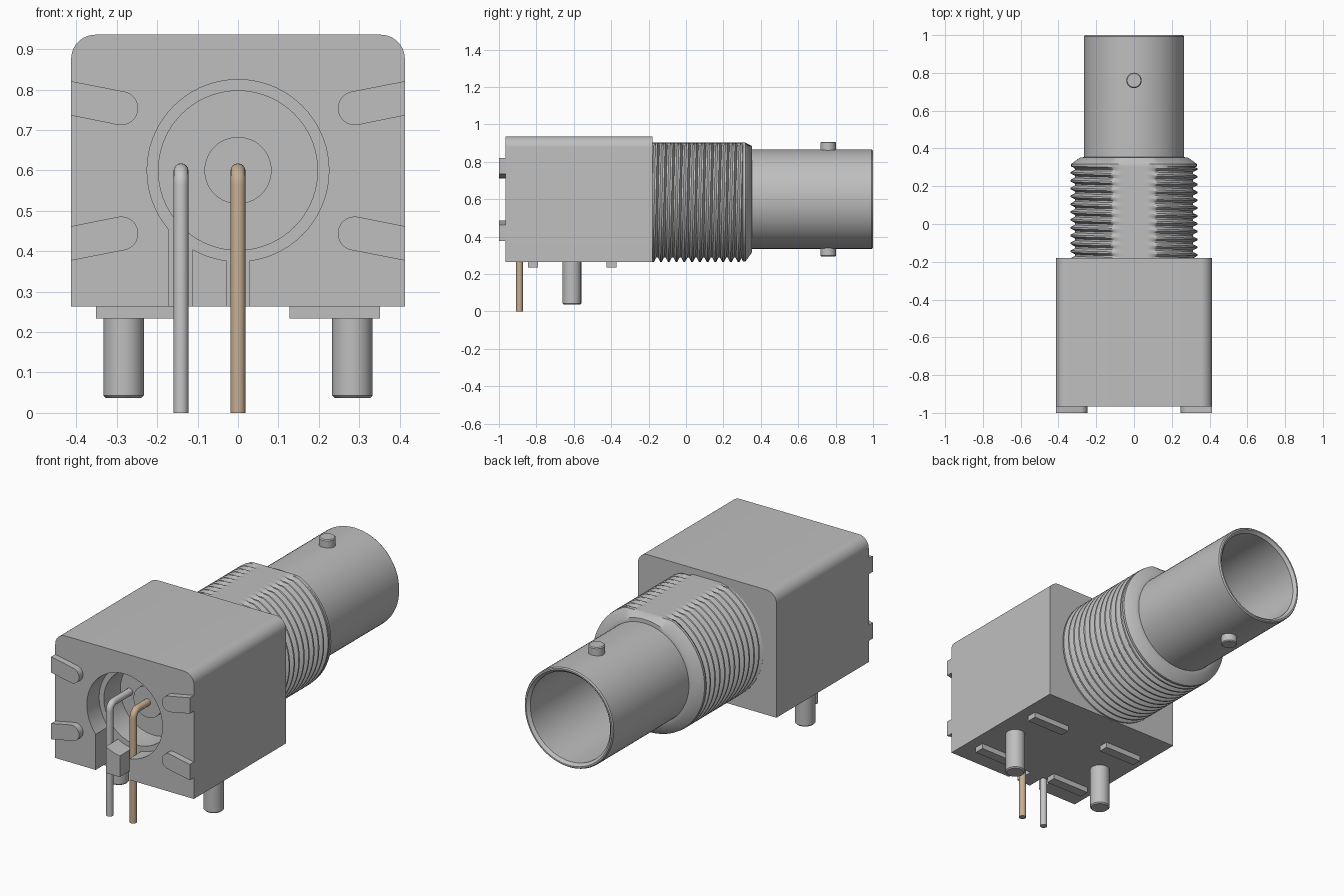
import bpy, bmesh, math
from math import sin, cos, pi

cube = bpy.data.objects.get("Cube")
if cube:
    bpy.data.objects.remove(cube, do_unlink=True)

AXIS = 0.6      # height of the connector axis
FLAT = 0.902    # height of the flat milled on the threaded sleeve


def material(name, rgb):
    m = bpy.data.materials.new(name)
    m.use_nodes = True
    m.diffuse_color = (*rgb, 1)
    m.node_tree.nodes["Principled BSDF"].inputs["Base Color"].default_value = (*rgb, 1)
    return m


GREY = material("grey", (0.52, 0.52, 0.52))
SILVER = material("pin silver", (0.56, 0.56, 0.56))
COPPER = material("pin copper", (0.57, 0.42, 0.29))


def finish(name, bm, mat=GREY, angle=35):
    bmesh.ops.recalc_face_normals(bm, faces=bm.faces)
    me = bpy.data.meshes.new(name)
    bm.to_mesh(me)
    bm.free()
    ob = bpy.data.objects.new(name, me)
    bpy.context.collection.objects.link(ob)
    me.materials.append(mat)
    smooth(ob, angle)
    return ob


def smooth(ob, angle=35):
    bpy.ops.object.select_all(action='DESELECT')
    ob.select_set(True)
    bpy.context.view_layer.objects.active = ob
    bpy.ops.object.shade_smooth_by_angle(angle=math.radians(angle))


def prism(name, outline, y0, y1):
    """Extrude an (x, z) outline along y."""
    bm = bmesh.new()
    face = bm.faces.new([bm.verts.new((x, y0, z)) for x, z in outline])
    ext = bmesh.ops.extrude_face_region(bm, geom=[face])["geom"]
    bmesh.ops.translate(bm, vec=(0, y1 - y0, 0),
                        verts=[v for v in ext if isinstance(v, bmesh.types.BMVert)])
    return finish(name, bm)


def box(name, x0, x1, y0, y1, z0, z1):
    return prism(name, [(x0, z0), (x1, z0), (x1, z1), (x0, z1)], y0, y1)


def arc(cx, cz, r, a0, a1, n):
    return [(cx + r * cos(a0 + (a1 - a0) * i / n), cz + r * sin(a0 + (a1 - a0) * i / n))
            for i in range(n + 1)]


def lathe(name, profile, centre=(0, 0, AXIS), vertical=False, top=None, n=72):
    """Revolve (radius, distance) points about the y axis, or about z."""
    bm = bmesh.new()
    rings = []
    for r, d in profile:
        ring = []
        for i in range(n):
            a, b = r * cos(2 * pi * i / n), r * sin(2 * pi * i / n)
            p = (a, b, d) if vertical else (a, d, b)
            x, y, z = (p[k] + centre[k] for k in range(3))
            ring.append(bm.verts.new((x, y, min(z, top) if top else z)))
        rings.append(ring)
    for lo, hi in zip(rings, rings[1:]):
        for i in range(n):
            j = (i + 1) % n
            bm.faces.new((lo[i], lo[j], hi[j], hi[i]))
    bm.faces.new(rings[0])
    bm.faces.new(rings[-1])
    return finish(name, bm)


def cut(target, cutter):
    cutter.hide_render = True
    bpy.context.view_layer.objects.active = target
    mod = target.modifiers.new("cut", 'BOOLEAN')
    mod.operation = 'DIFFERENCE'
    mod.solver = 'EXACT'
    mod.object = cutter
    bpy.ops.object.modifier_apply(modifier=mod.name)
    bpy.data.objects.remove(cutter, do_unlink=True)


# Housing block with rounded upper edges
W, Z0, Z1, R = 0.413, 0.263, 0.936, 0.06
outline = [(-W, Z0), (W, Z0)]
outline += arc(W - R, Z1 - R, R, 0, pi / 2, 10)
outline += arc(-W + R, Z1 - R, R, pi / 2, pi, 10)
housing = prism("housing", outline, -0.965, -0.18)

# Stepped round recess and the two pin slots below it
cut(housing, lathe("deep_recess", [(0.197, -1.1), (0.197, -0.72)]))
cut(housing, lathe("wide_recess", [(0.225, -1.1), (0.225, -0.86)]))
cut(housing, box("side_slot", -0.172, -0.112, -1.1, -0.86, 0.1, 0.5))
cut(housing, box("centre_slot", -0.028, 0.028, -1.1, -0.86, 0.1, 0.5))
smooth(housing)
lathe("insulator_boss", [(0.083, -0.73), (0.083, -0.77)], n=48)

# Rounded standoff ribs on the front, mirrored in both directions
tilt = math.atan2(0.025, 0.13)
for sx, side in ((1, "left"), (-1, "right")):
    for sz, level in ((1, "upper"), (-1, "lower")):
        pts = [(W, 0.137), (W, 0.222)]
        pts += arc(0.289, 0.155, 0.042, pi / 2 + tilt, 3 * pi / 2 + tilt, 14)
        prism(f"{side}_{level}_front_rib", [(sx * x, AXIS - 0.001 + sz * z) for x, z in pts],
              -1.0, -0.96)

# Feet and locating pegs underneath
for s, side in ((1, "left"), (-1, "right")):
    for y, end in ((-0.818, "front"), (-0.398, "back")):
        xs = sorted((s * 0.128, s * 0.352))
        box(f"{side}_{end}_foot", *xs, y - 0.027, y + 0.027, 0.234, 0.27)
    lathe(f"{side}_peg", [(0.044, 0.037), (0.05, 0.043), (0.05, 0.27)],
          (s * 0.283, -0.61, 0), vertical=True, n=40)

# Threaded sleeve: a helical strip of rows sheared by one pitch per turn
Y0, Y1, PITCH, N = -0.19, 0.305, 0.0415, 96
radii = (0.312, 0.312, 0.335, 0.335)
steps = (0.0, 0.22, 0.5, 0.72)
bm = bmesh.new()
rows = []
for k in range(-4, 4 * int((Y1 - Y0) / PITCH + 2)):
    row = []
    for i in range(N + 1):
        a = 2 * pi * i / N
        y = Y0 + PITCH * (k // 4 + steps[k % 4] + i / N)
        y = min(max(y, Y0), Y1)
        r = radii[k % 4]
        row.append(bm.verts.new((r * cos(a), y, min(AXIS + r * sin(a), FLAT))))
    rows.append(row)
for lo, hi in zip(rows, rows[1:]):
    for i in range(N):
        if lo[i].co.y < Y1 and hi[i + 1].co.y > Y0:
            bm.faces.new((lo[i], lo[i + 1], hi[i + 1], hi[i]))
bmesh.ops.remove_doubles(bm, verts=bm.verts, dist=0.0002)
bmesh.ops.dissolve_degenerate(bm, edges=bm.edges, dist=0.0001)
finish("threaded_sleeve", bm, angle=25)

# Chamfered collar closing the thread
lathe("thread_collar", [(0.305, 0.28), (0.318, 0.298), (0.333, 0.305), (0.333, 0.318),
                        (0.285, 0.352), (0.262, 0.354)], top=FLAT, n=96)

# Hollow barrel with a bevelled rim
lathe("barrel", [(0.265, 0.3), (0.265, 0.993), (0.26, 1.0), (0.252, 1.0),
                 (0.238, 0.985), (0.238, 0.12)])

# Bayonet lugs above and below the barrel
lathe("top_lug", [(0.041, 0.25), (0.041, 0.302), (0.036, 0.307)], (0, 0.76, AXIS), True, n=40)
lathe("bottom_lug", [(0.036, -0.307), (0.041, -0.302), (0.041, -0.25)], (0, 0.76, AXIS), True, n=40)


# Bent contact pins
def pin(name, x, y_end, mat, r=0.0185, y=-0.89, top=0.599, bend=0.035):
    path = [(y, 0.0)] + arc(y + bend, top - bend, bend, pi, pi / 2, 8) + [(y_end, top)]
    cu = bpy.data.curves.new(name, 'CURVE')
    cu.dimensions = '3D'
    cu.bevel_depth = r
    cu.bevel_resolution = 6
    cu.use_fill_caps = True
    sp = cu.splines.new('POLY')
    sp.points.add(len(path) - 1)
    for p, (py, pz) in zip(sp.points, path):
        p.co = (x, py, pz, 1)
    ob = bpy.data.objects.new(name, cu)
    bpy.context.collection.objects.link(ob)
    cu.materials.append(mat)
    bpy.ops.object.select_all(action='DESELECT')
    ob.select_set(True)
    bpy.context.view_layer.objects.active = ob
    bpy.ops.object.convert(target='MESH')
    smooth(bpy.context.view_layer.objects.active)


pin("ground_pin", -0.141, -0.70, SILVER)
pin("signal_pin", 0.0, -0.76, COPPER)
